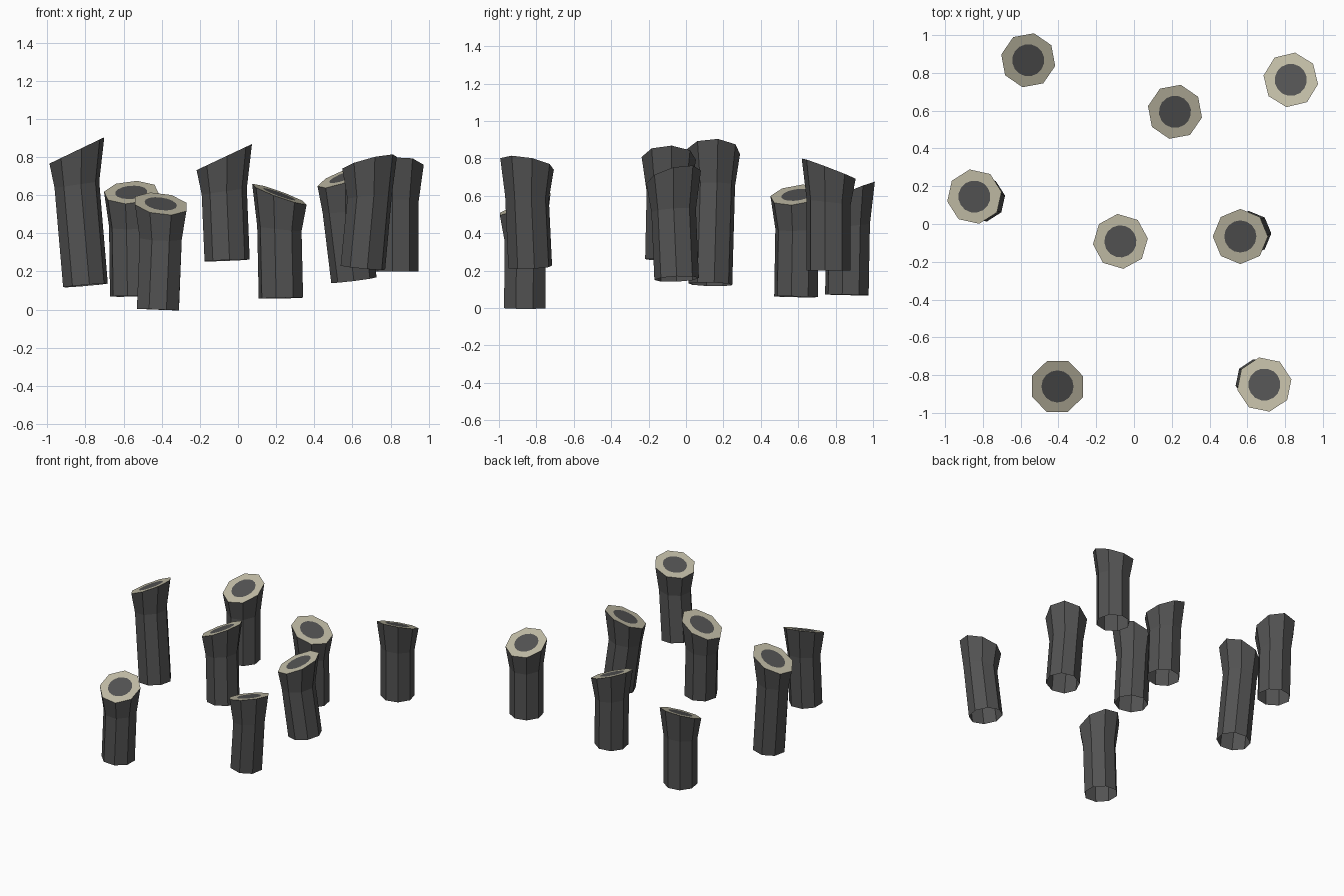
import bpy, bmesh, math
from mathutils import Vector

if "Cube" in bpy.data.objects:
    bpy.data.objects.remove(bpy.data.objects["Cube"])


def material(name, rgb):
    m = bpy.data.materials.new(name)
    m.diffuse_color = (*rgb, 1)
    m.use_nodes = True
    m.node_tree.nodes["Principled BSDF"].inputs["Base Color"].default_value = m.diffuse_color
    return m


dark = material("charcoal", (0.085, 0.085, 0.085))
tan = material("pale_tan", (0.52, 0.49, 0.37))

BASE_R, TOP_R, DISC_R = 0.119, 0.146, 0.085

# base centre xyz, top centre xyz, slope of the cut in x and y, octagon turn
COLUMNS = [
    ((-0.80, 0.13, 0.127), (-0.845, 0.145, 0.835), (0.48, 0.0), 10),
    ((-0.555, 0.86, 0.07), (-0.56, 0.867, 0.615), (0.06, 0.41), 33),
    ((-0.42, -0.862, 0.0), (-0.405, -0.86, 0.555), (-0.12, 0.39), 22),
    ((0.225, 0.588, 0.06), (0.217, 0.594, 0.605), (-0.36, 0.12), 33),
    ((-0.057, -0.10, 0.258), (-0.072, -0.092, 0.80), (0.47, 0.0), 6),
    ((0.608, -0.05, 0.155), (0.563, -0.066, 0.70), (0.36, 0.24), 0),
    ((0.655, -0.833, 0.22), (0.69, -0.85, 0.77), (0.25, -0.17), 11),
    ((0.83, 0.763, 0.20), (0.83, 0.763, 0.745), (0.04, -0.38), 36),
]


def ring(bm, centre, radius, slope, turn, count):
    """Polygon ring lying on a sloped plane."""
    verts = []
    for i in range(count):
        a = math.radians(turn) + i * math.tau / count
        x, y = radius * math.cos(a), radius * math.sin(a)
        verts.append(bm.verts.new(centre + Vector((x, y, slope[0] * x + slope[1] * y))))
    return verts


def bridge(bm, low, high, mat):
    n = len(low)
    for i in range(n):
        j = (i + 1) % n
        bm.faces.new((low[i], low[j], high[j], high[i])).material_index = mat


def column(index, base, top, slope, turn):
    base, top = Vector(base), Vector(top)
    bm = bmesh.new()

    # shaft leans from the base to the neck, then flares to the angled cut
    neck = Vector((top.x, top.y, top.z - 0.18))
    lean = neck - base
    square = (-lean.x / lean.z, -lean.y / lean.z)
    rings = [ring(bm, base, BASE_R, square, turn, 8),
             ring(bm, neck, BASE_R, (slope[0] * 0.3, slope[1] * 0.3), turn, 8),
             ring(bm, top, TOP_R, slope, turn, 8)]
    for low, high in zip(rings, rings[1:]):
        bridge(bm, low, high, 0)

    # cut face: pale rim around a round dark core
    rim = []
    for i, v in enumerate(rings[2]):
        rim += [v, bm.verts.new((v.co + rings[2][(i + 1) % 8].co) / 2)]
    core = ring(bm, top, DISC_R, slope, turn, 16)
    bridge(bm, rim, core, 1)
    bm.faces.new(core).material_index = 0

    mesh = bpy.data.meshes.new(f"column_{index}")
    bm.to_mesh(mesh)
    bm.free()
    mesh.materials.append(dark)
    mesh.materials.append(tan)
    bpy.context.collection.objects.link(bpy.data.objects.new(f"column_{index}", mesh))


for number, spec in enumerate(COLUMNS, 1):
    column(number, *spec)
